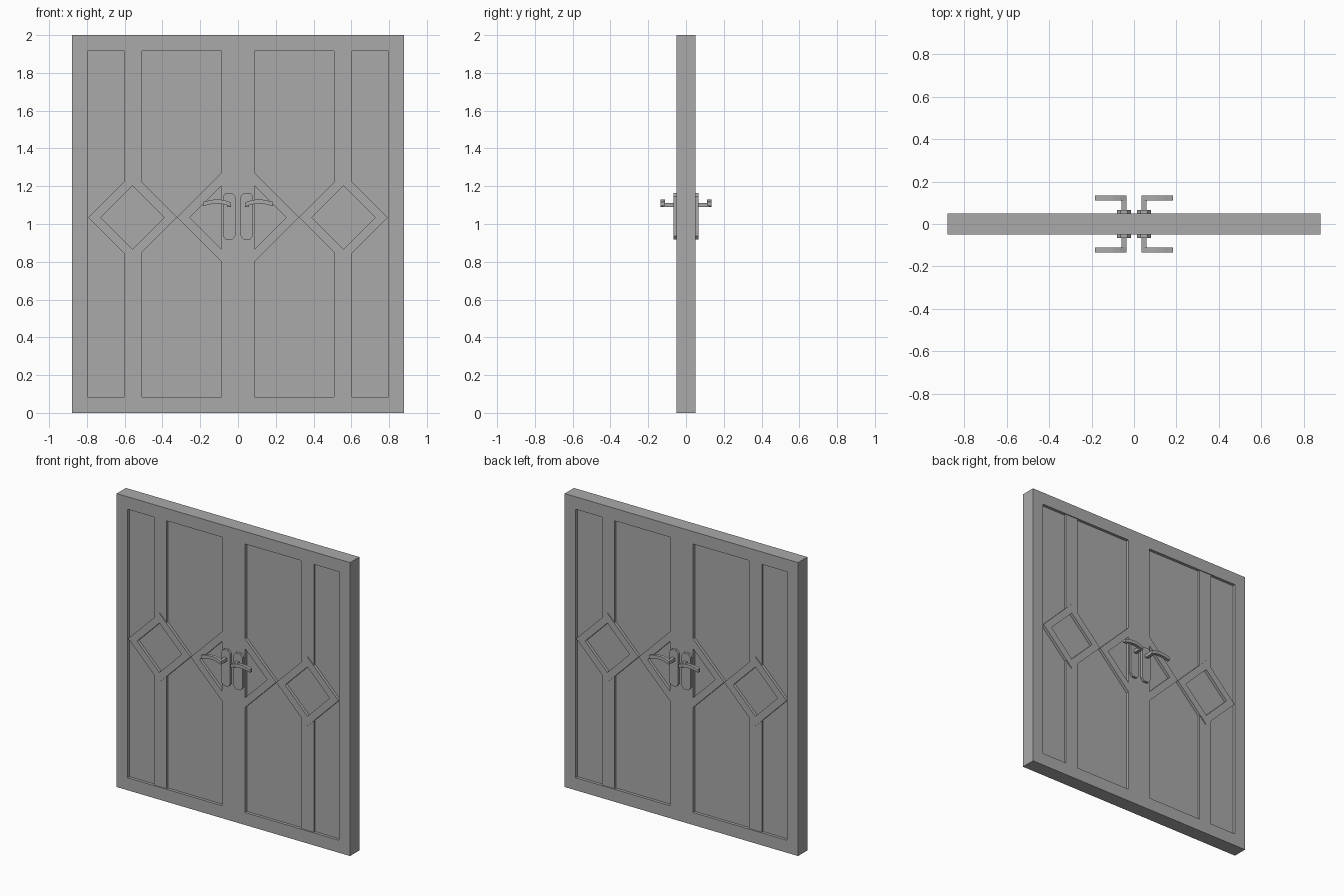
import bpy
import bmesh
from mathutils import Matrix, Vector

if "Cube" in bpy.data.objects:
    bpy.data.objects.remove(bpy.data.objects["Cube"], do_unlink=True)

grey = bpy.data.materials.new("door_grey")
grey.use_nodes = True
grey.diffuse_color = (0.4, 0.4, 0.4, 1)
grey.node_tree.nodes["Principled BSDF"].inputs["Base Color"].default_value = (0.4, 0.4, 0.4, 1)

WIDTH, HEIGHT, DEPTH = 0.88, 2.0, 0.05      # half width, height, half thickness
IN, OUT = 0.0875, 0.797                     # recess limits in x
LOW, HIGH = 0.085, 1.915                    # recess limits in z
MID = 1.035                                 # height of the diamonds
BIG, SMALL = 0.235, 0.168                   # diamond half sizes
CENTRE = 0.558                              # diamond centre in x


def rect(x0, x1, z0, z1):
    return [(x0, z0), (x1, z0), (x1, z1), (x0, z1)]


def diamond(x, r):
    return [(x - r, MID), (x, MID - r), (x + r, MID), (x, MID + r)]


def flip(loop):
    return [(-x, z) for x, z in loop]


def plate(name, loops, half, y=0.0):
    """Extrude filled outlines (inner loops become holes) along y."""
    curve = bpy.data.curves.new(name, "CURVE")
    curve.dimensions = "2D"
    curve.fill_mode = "BOTH"
    curve.extrude = half
    for loop in loops:
        spline = curve.splines.new("POLY")
        spline.points.add(len(loop) - 1)
        for point, (x, z) in zip(spline.points, loop):
            point.co = (x, z, 0, 1)
        spline.use_cyclic_u = True
    helper = bpy.data.objects.new(name + "_outline", curve)
    bpy.context.collection.objects.link(helper)
    graph = bpy.context.evaluated_depsgraph_get()
    mesh = bpy.data.meshes.new_from_object(helper.evaluated_get(graph))
    bpy.data.objects.remove(helper, do_unlink=True)
    bm = bmesh.new()
    bm.from_mesh(mesh)
    bm.transform(Matrix.Translation(Vector((0, y, 0))) @ Matrix.Rotation(1.5707963, 4, "X"))
    bmesh.ops.remove_doubles(bm, verts=bm.verts, dist=0.0001)
    bmesh.ops.recalc_face_normals(bm, faces=bm.faces)
    for face in bm.faces:
        face.smooth = False
    bm.to_mesh(mesh)
    bm.free()
    mesh.materials.clear()
    mesh.materials.append(grey)
    obj = bpy.data.objects.new(name, mesh)
    bpy.context.collection.objects.link(obj)
    return obj


# Frame with recess openings that leave a chevron around each handle
opening = [(IN, LOW), (OUT, LOW), (OUT, HIGH), (IN, HIGH),
           (IN, MID + BIG), (IN + BIG, MID), (IN, MID - BIG)]
triangle = [(IN, MID - SMALL), (IN + SMALL, MID), (IN, MID + SMALL)]
plate("door_frame", [rect(-WIDTH, WIDTH, 0, HEIGHT), opening, flip(opening),
                     triangle, flip(triangle)], DEPTH)

# Recessed core panel
plate("core_panel", [rect(-OUT - 0.01, OUT + 0.01, LOW - 0.01, HIGH + 0.01)], 0.03)

# Handle outlines
backplate = [(0.013, 0.937), (0.03, 0.917), (0.063, 0.917), (0.08, 0.937),
             (0.08, 1.145), (0.063, 1.165), (0.03, 1.165), (0.013, 1.145)]
ridge = [(0.036, 1.102), (0.065, 1.113), (0.1, 1.119), (0.14, 1.117), (0.185, 1.106)]
lever = [(x, z + 0.011) for x, z in ridge] + [(x, z - 0.011) for x, z in reversed(ridge)]

for side, turn in (("left", list), ("right", flip)):
    # Raised diamond and the vertical strips above and below it
    plate(side + "_diamond", [turn(diamond(CENTRE, BIG)), turn(diamond(CENTRE, SMALL))], DEPTH)
    plate(side + "_lower_strip", [turn(rect(0.507, 0.603, LOW, MID - 0.177))], 0.044)
    plate(side + "_upper_strip", [turn(rect(0.507, 0.603, MID + 0.177, HIGH))], 0.044)
    # Handles on both faces
    for face, s in (("front", -1), ("back", 1)):
        name = side + "_" + face
        plate(name + "_backplate", [turn(backplate)], 0.01, s * 0.057)
        plate(name + "_stem", [turn(rect(0.036, 0.058, 1.09, 1.112))], 0.032, s * 0.09)
        plate(name + "_lever", [turn(lever)], 0.011, s * 0.123)
